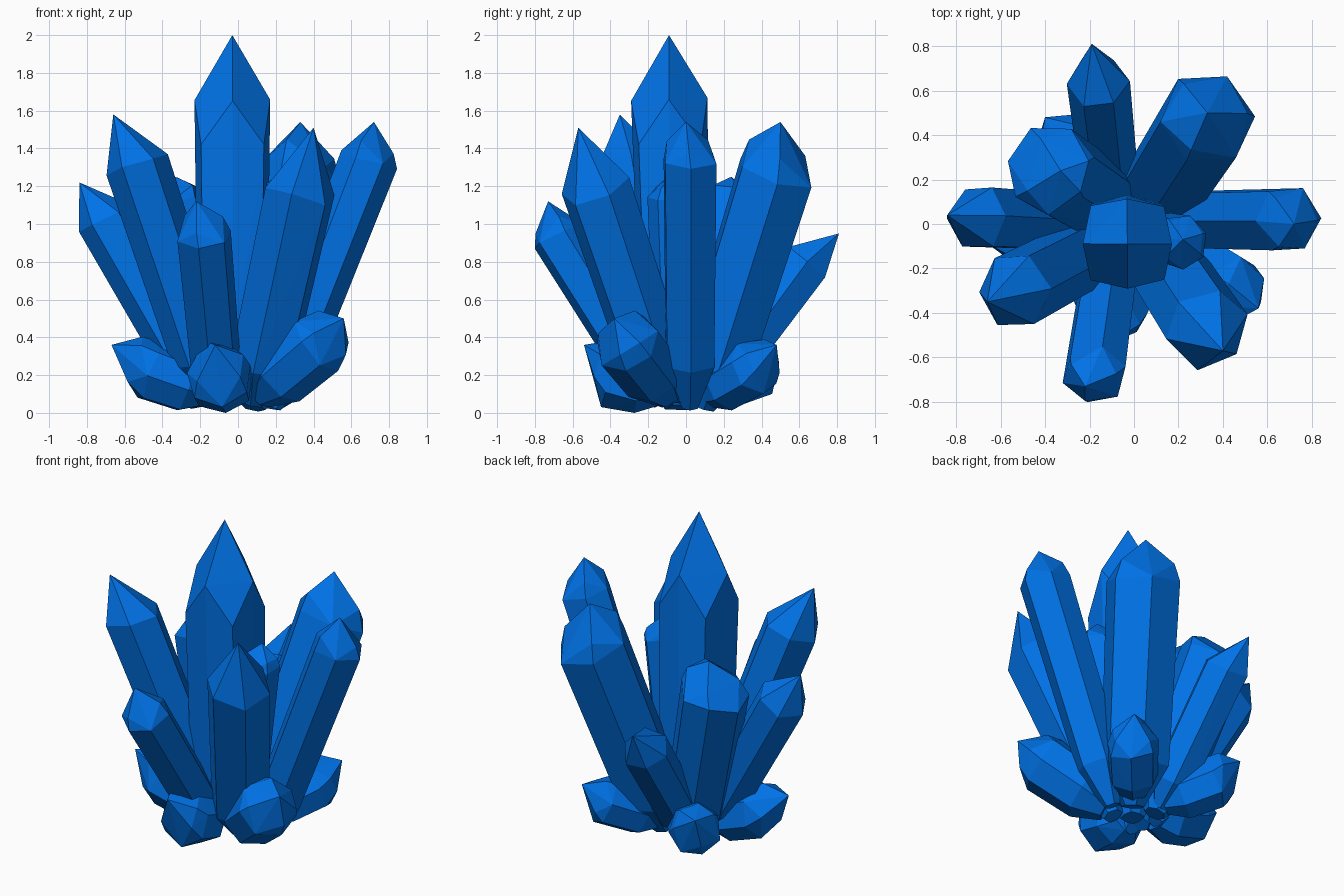
import bpy, bmesh, math, random
from mathutils import Vector

if "Cube" in bpy.data.objects:
    bpy.data.objects.remove(bpy.data.objects["Cube"])

random.seed(4)
blue = bpy.data.materials.new("crystal_blue")
blue.diffuse_color = (0.0, 0.17, 0.8, 1)
blue.use_nodes = True
blue.node_tree.nodes["Principled BSDF"].inputs["Base Color"].default_value = blue.diffuse_color


def crystal(name, base, shoulder, tip, r, sides=6, phase=0.0, blunt=0.0,
            low=(0.3, 0.18, 0.92), jitter=0.03, drop=0.0):
    """Faceted prism along base->shoulder with tapered root and off-centre point."""
    base, shoulder, tip = Vector(base), Vector(shoulder), Vector(tip)
    axis = (shoulder - base).normalized()
    u = (Vector((1, 0, 0)) - axis * axis.x).normalized()
    v = axis.cross(u)
    root, rise, girth = low
    pts = [tip]
    for i in range(sides):
        a = 2 * math.pi * i / sides + phase + random.uniform(-jitter, jitter)
        q = r * random.uniform(1 - jitter, 1 + jitter)
        slide = random.uniform(-jitter, jitter) * 4 * r
        # with a drop, every second corner is wider and its shoulder lower
        if drop and i % 2:
            q, slide = q * 1.16, slide - drop
        d = (u * math.cos(a) + v * math.sin(a)) * q
        pts.append(base + d * root)
        pts.append(base.lerp(shoulder, rise) + d * girth)
        pts.append(shoulder + d + axis * slide)
        # extra facet ring near the point on blunter crystals
        if blunt and i % 2 == 0:
            pts.append(shoulder.lerp(tip, blunt) + d * (1.22 - blunt))
    bm = bmesh.new()
    for p in pts:
        bm.verts.new((p.x, p.y, max(p.z, 0.0)))
    res = bmesh.ops.convex_hull(bm, input=bm.verts)
    loose = [g for g in set(res["geom_interior"] + res["geom_unused"]) if isinstance(g, bmesh.types.BMVert)]
    bmesh.ops.delete(bm, geom=loose, context="VERTS")
    bmesh.ops.recalc_face_normals(bm, faces=bm.faces)
    me = bpy.data.meshes.new(name)
    bm.to_mesh(me)
    bm.free()
    me.materials.append(blue)
    ob = bpy.data.objects.new(name, me)
    bpy.context.collection.objects.link(ob)


# Upright centre crystal
crystal("centre_crystal", (-0.03, -0.05, 0.06), (-0.03, -0.09, 1.66), (-0.03, -0.09, 2.0),
        0.202, 8, 0, jitter=0.01, drop=0.24)
crystal("inner_small_crystal", (0.08, -0.05, 0.1), (0.21, -0.08, 1.15), (0.22, -0.07, 1.27), 0.125, 7, 0.3, 0.4)

# Tall leaning crystals
crystal("back_right_crystal", (0.08, 0.09, 0.03), (0.33, 0.48, 1.28), (0.33, 0.5, 1.54), 0.22, 6, 0.12, 0.4)
crystal("front_right_crystal", (0.08, -0.09, 0.05), (0.33, -0.47, 1.19), (0.40, -0.57, 1.51), 0.19, 6, 0.25)
crystal("right_crystal", (0.18, 0.02, 0.03), (0.69, 0.02, 1.34), (0.72, 0.0, 1.54), 0.155, 6, 0.05, 0.4)
crystal("front_left_crystal", (-0.12, -0.08, 0.06), (-0.54, -0.3, 1.33), (-0.66, -0.35, 1.58), 0.175, 6, 0.1)
crystal("back_left_crystal", (-0.1, 0.07, 0.06), (-0.38, 0.25, 1.08), (-0.33, 0.24, 1.25), 0.205, 7, 0.2, 0.45)

# Medium leaning crystals
crystal("left_crystal", (-0.16, 0.0, 0.06), (-0.70, 0.03, 1.02), (-0.84, 0.04, 1.22), 0.15, 6, 0)
crystal("back_crystal", (-0.1, 0.11, 0.08), (-0.16, 0.64, 0.8), (-0.19, 0.81, 0.95), 0.14, 6, 0)
crystal("front_crystal", (-0.1, -0.13, 0.05), (-0.18, -0.68, 0.94), (-0.22, -0.73, 1.12), 0.145, 6, 0.3, 0.4)

# Short stubby crystals around the foot
stubs = [
    ("front_right_stub", (0.11, -0.1, 0.1), (0.43, -0.31, 0.37), (0.56, -0.38, 0.5), 0.18),
    ("back_right_stub", (0.1, 0.12, 0.1), (0.31, 0.36, 0.24), (0.40, 0.48, 0.36), 0.155),
    ("front_stub", (-0.07, -0.13, 0.12), (-0.1, -0.39, 0.2), (-0.12, -0.54, 0.36), 0.175),
    ("left_stub", (-0.16, -0.03, 0.11), (-0.47, -0.06, 0.22), (-0.67, -0.08, 0.36), 0.165),
    ("back_left_stub", (-0.12, 0.12, 0.12), (-0.32, 0.37, 0.22), (-0.40, 0.48, 0.34), 0.155),
]
for name, base, shoulder, tip, r in stubs:
    crystal(name, base, shoulder, tip, r, 7, 0.3, 0.4, (0.5, 0.35, 0.95))
